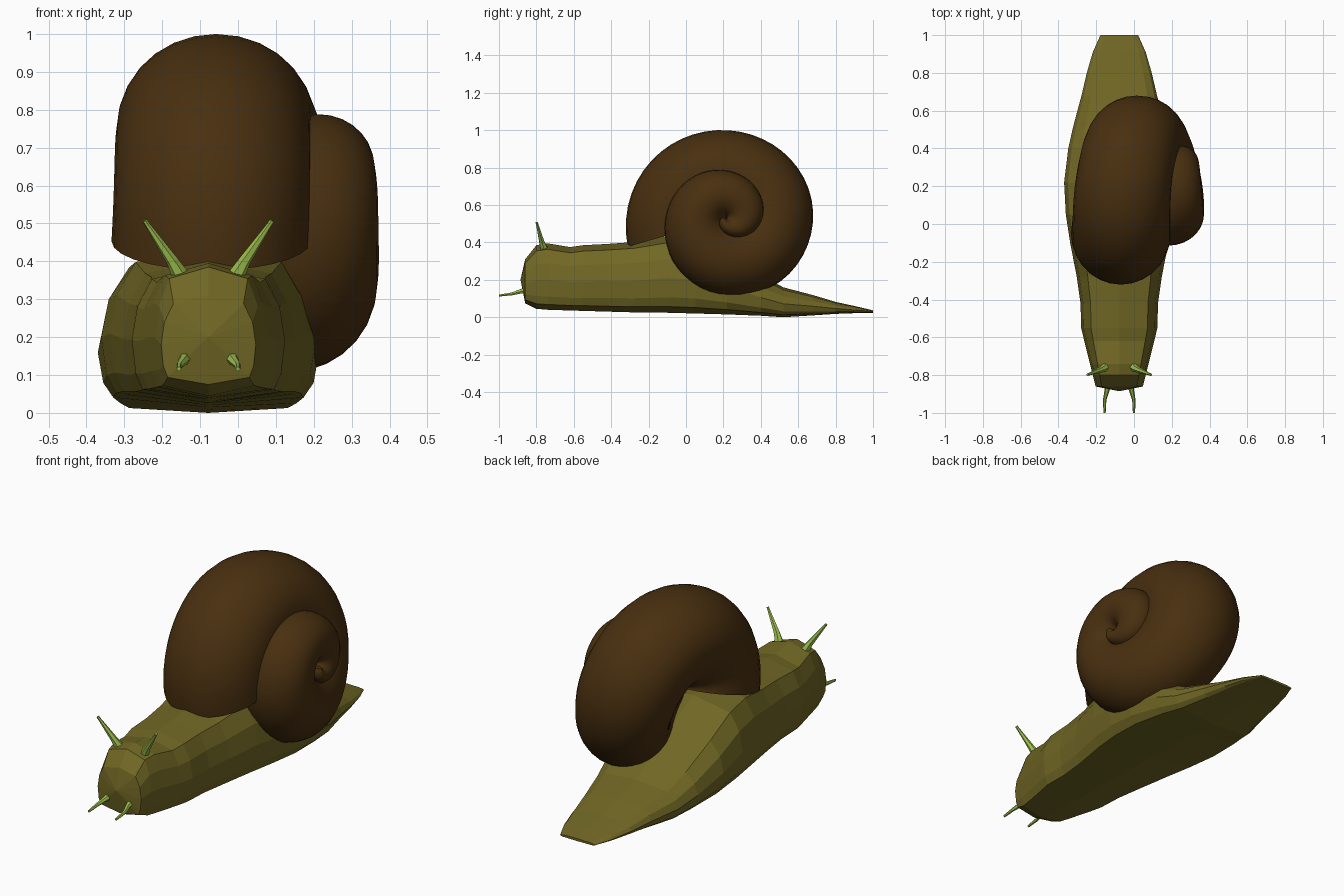
import bpy, bmesh, math
from mathutils import Vector

if "Cube" in bpy.data.objects:
    bpy.data.objects.remove(bpy.data.objects["Cube"])

CX = -0.078  # the body's own centre line


def material(name, rgb):
    m = bpy.data.materials.new(name)
    m.diffuse_color = (*rgb, 1)
    m.use_nodes = True
    m.node_tree.nodes["Principled BSDF"].inputs["Base Color"].default_value = m.diffuse_color
    return m


skin = material("olive skin", (0.165, 0.135, 0.018))
horn = material("shell brown", (0.066, 0.029, 0.005))
green = material("feeler green", (0.34, 0.52, 0.075))


def loft(name, rings, mat, start=None, end=None):
    """Skin closed rings of points; close each end with a point or a cap."""
    bm = bmesh.new()
    loops = [[bm.verts.new(p) for p in ring] for ring in rings]
    n = len(loops[0])
    for a, b in zip(loops, loops[1:]):
        for i in range(n):
            j = (i + 1) % n
            bm.faces.new((a[i], a[j], b[j], b[i]))
    for loop, tip in ((loops[0], start), (loops[-1], end)):
        if tip is None:
            bm.faces.new(loop)
        else:
            v = bm.verts.new(tip)
            for i in range(n):
                bm.faces.new((loop[i], loop[(i + 1) % n], v))
    bmesh.ops.recalc_face_normals(bm, faces=bm.faces)
    mesh = bpy.data.meshes.new(name)
    bm.to_mesh(mesh)
    bm.free()
    mesh.materials.append(mat)
    ob = bpy.data.objects.new(name, mesh)
    bpy.context.collection.objects.link(ob)
    return ob


# Body: half cross-section scaled along the length (y, half width, bottom, top)
half = [(0.86, 0.08), (0.95, 0.2), (1, 0.45), (0.93, 0.7), (0.74, 0.91)]
profile = ([(0, 0)] + half + [(0, 1)] + [(-u, v) for u, v in reversed(half)])
sections = [
    (-0.86, 0.125, 0.075, 0.31), (-0.80, 0.14, 0.045, 0.385),
    (-0.74, 0.155, 0.04, 0.395), (-0.62, 0.185, 0.036, 0.375),
    (-0.55, 0.202, 0.034, 0.385), (-0.42, 0.205, 0.030, 0.392),
    (-0.28, 0.225, 0.026, 0.402), (-0.10, 0.26, 0.024, 0.435),
    (0.05, 0.283, 0.02, 0.42), (0.22, 0.292, 0.015, 0.335),
    (0.40, 0.27, 0.008, 0.225), (0.52, 0.243, 0.0, 0.16),
    (0.68, 0.20, 0.01, 0.118), (0.80, 0.172, 0.018, 0.082),
    (0.91, 0.14, 0.022, 0.058), (1.0, 0.10, 0.024, 0.037),
]
rings = [[(CX + u * w, y, b + v * (t - b)) for u, v in profile]
         for y, w, b, t in sections]
loft("body", rings, skin, start=(CX, -0.885, 0.2))

# Shell: elliptical tube wound about the x axis, one key per quarter turn
# inward from 270 degrees (outer radius, centre x, half width)
keys = [(0.61, -0.085, 0.265), (0.537, -0.068, 0.262), (0.47, -0.055, 0.256),
        (0.463, 0.02, 0.25), (0.42, 0.14, 0.22), (0.327, 0.185, 0.185),
        (0.255, 0.215, 0.14), (0.192, 0.255, 0.088), (0.09, 0.29, 0.06),
        (0.03, 0.31, 0.03)]


def spline(t):
    """Catmull-Rom value through the keys."""
    i = min(int(t), len(keys) - 2)
    f = t - i
    p = [keys[max(0, min(len(keys) - 1, i + k))] for k in (-1, 0, 1, 2)]
    return [0.5 * (2 * b + (c - a) * f + (2 * a - 5 * b + 4 * c - d) * f * f
                   + (3 * b - a - 3 * c + d) * f ** 3)
            for a, b, c, d in zip(*p)]


HUB_Y, HUB_Z = 0.217, 0.53
STEPS, SIDES = 96, 28
rings = []
for s in range(STEPS + 1):
    t = 0.82 + (len(keys) - 1 - 0.82) * s / STEPS
    radius, xc, hw = spline(t)
    ang = math.radians(270 - 90 * t)
    ring = []
    for k in range(SIDES):
        a = math.tau * k / SIDES
        r = radius * (0.5 + 0.5 * math.cos(a))
        ring.append((xc + hw * math.sin(a),
                     HUB_Y + r * math.cos(ang), HUB_Z + r * math.sin(ang)))
    rings.append(ring)
shell = loft("shell", rings, horn)
bpy.context.view_layer.objects.active = shell
shell.select_set(True)
bpy.ops.object.shade_smooth_by_angle(angle=math.radians(50))


# Feelers: tapered tubes along a path, mirrored about the body's centre line
def feeler(name, path, radii, side):
    pts = [Vector((CX + side * x, y, z)) for x, y, z in path]
    rings = []
    for i, p in enumerate(pts):
        d = (pts[min(i + 1, len(pts) - 1)] - pts[max(i - 1, 0)]).normalized()
        q = d.to_track_quat('Z', 'Y')
        rings.append([p + q @ Vector((radii[i] * math.cos(math.tau * k / 6),
                                      radii[i] * math.sin(math.tau * k / 6), 0))
                      for k in range(6)])
    loft(name, rings, green)


for side, label in ((-1, "left"), (1, "right")):
    feeler(label + "_upper_feeler",
           [(0.07, -0.755, 0.355), (0.095, -0.77, 0.40), (0.16, -0.795, 0.495),
            (0.168, -0.798, 0.507)], [0.024, 0.016, 0.007, 0.007], side)
    feeler(label + "_lower_feeler",
           [(0.058, -0.83, 0.15), (0.066, -0.885, 0.138), (0.077, -0.93, 0.125),
            (0.078, -1.0, 0.116)], [0.022, 0.013, 0.009, 0.006], side)
